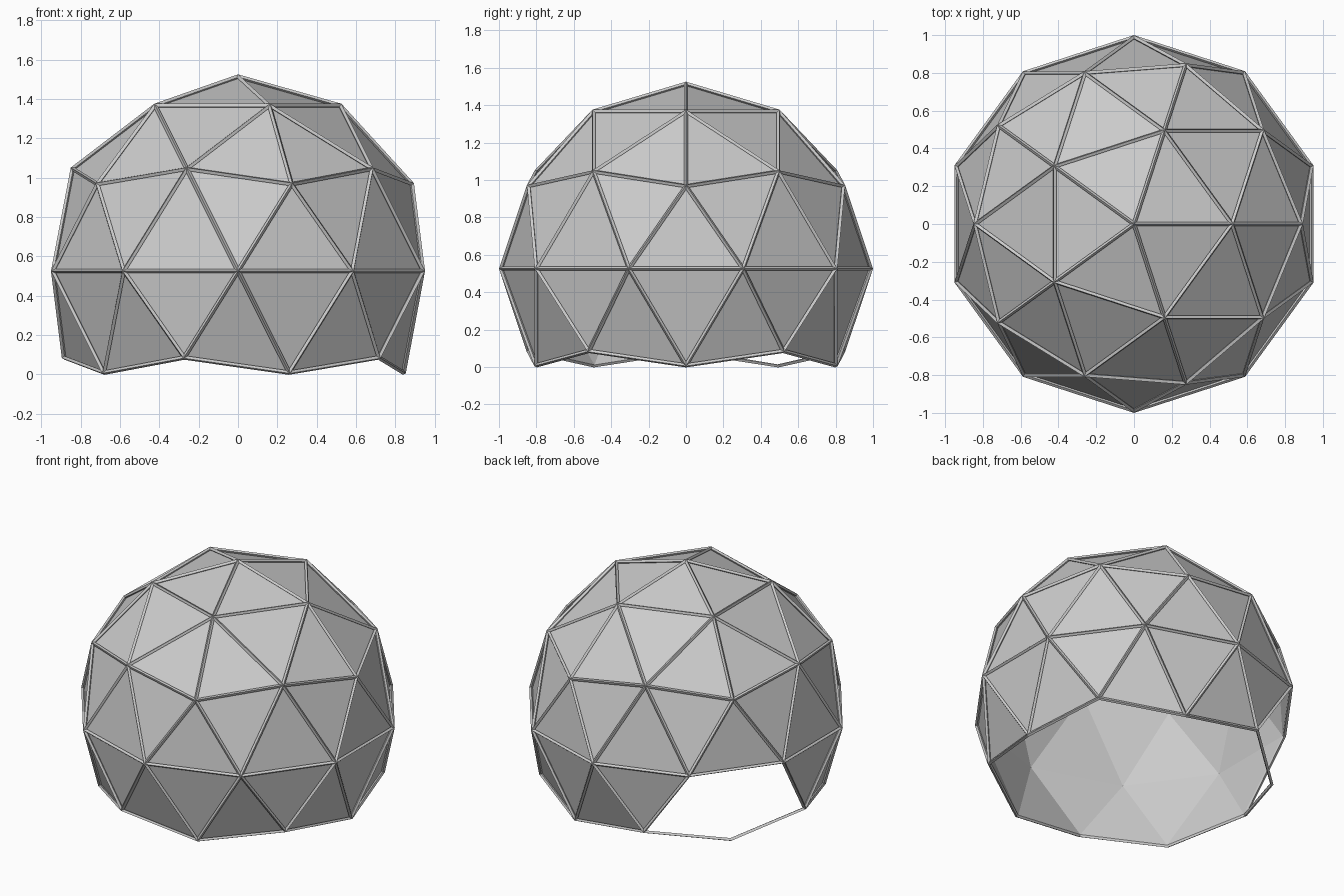
import bpy, bmesh
from math import radians, cos, sin
from mathutils import Matrix, Vector

if "Cube" in bpy.data.objects:
    bpy.data.objects.remove(bpy.data.objects["Cube"])

BAR = 0.022           # strut thickness
R = 1.0 - BAR         # panel shell radius
CZ = 0.526            # height of the sphere centre


def ring(deg, z, r):
    return Vector((r * cos(radians(deg)), r * sin(radians(deg)), z))


def dome_bmesh():
    # two-frequency icosphere, one vertex straight up, lower cap removed
    bm = bmesh.new()
    bmesh.ops.create_icosphere(bm, subdivisions=2, radius=1.0)
    top = max(bm.verts, key=lambda v: v.co.z)
    target = min((v for v in bm.verts if 0.4 < v.co.z < 0.48),
                 key=lambda v: v.co.y ** 2 - v.co.x)
    turn = -target.co.to_2d().angle_signed(Vector((1, 0)))
    bmesh.ops.rotate(bm, verts=bm.verts, matrix=Matrix.Rotation(-turn, 3, 'Z'))
    v = min((v for v in bm.verts if 0.4 < v.co.z < 0.48),
            key=lambda v: (v.co - ring(0, 0.447, 0.894)).length)
    bmesh.ops.delete(bm, geom=[v for v in bm.verts if v.co.z < -0.6], context='VERTS')
    bmesh.ops.scale(bm, verts=bm.verts, vec=(R, R, R))
    return bm


def door_faces(bm):
    # three triangles around the bottom vertex at the back left
    foot = min(bm.verts, key=lambda v: (v.co - ring(144, -0.526, 0.851) * R).length)
    return list(foot.link_faces)


def add_object(name, bm):
    me = bpy.data.meshes.new(name)
    bm.to_mesh(me)
    bm.free()
    ob = bpy.data.objects.new(name, me)
    ob.location.z = CZ
    bpy.context.collection.objects.link(ob)
    return ob


# flat panels with the doorway left open
bm = dome_bmesh()
bmesh.ops.delete(bm, geom=door_faces(bm), context='FACES_ONLY')
add_object("panels", bm)

# ridged struts along every panel edge, base rail kept across the doorway
bm = dome_bmesh()
faces = door_faces(bm)
inner = [e for e in bm.edges if sum(f in faces for f in e.link_faces) == 2]
bmesh.ops.dissolve_edges(bm, edges=inner, use_verts=False)
struts = add_object("struts", bm)
wire = struts.modifiers.new("struts", 'WIREFRAME')
wire.thickness = BAR
wire.offset = 1.0
wire.use_boundary = True
wire.use_even_offset = True
wire.use_replace = True
